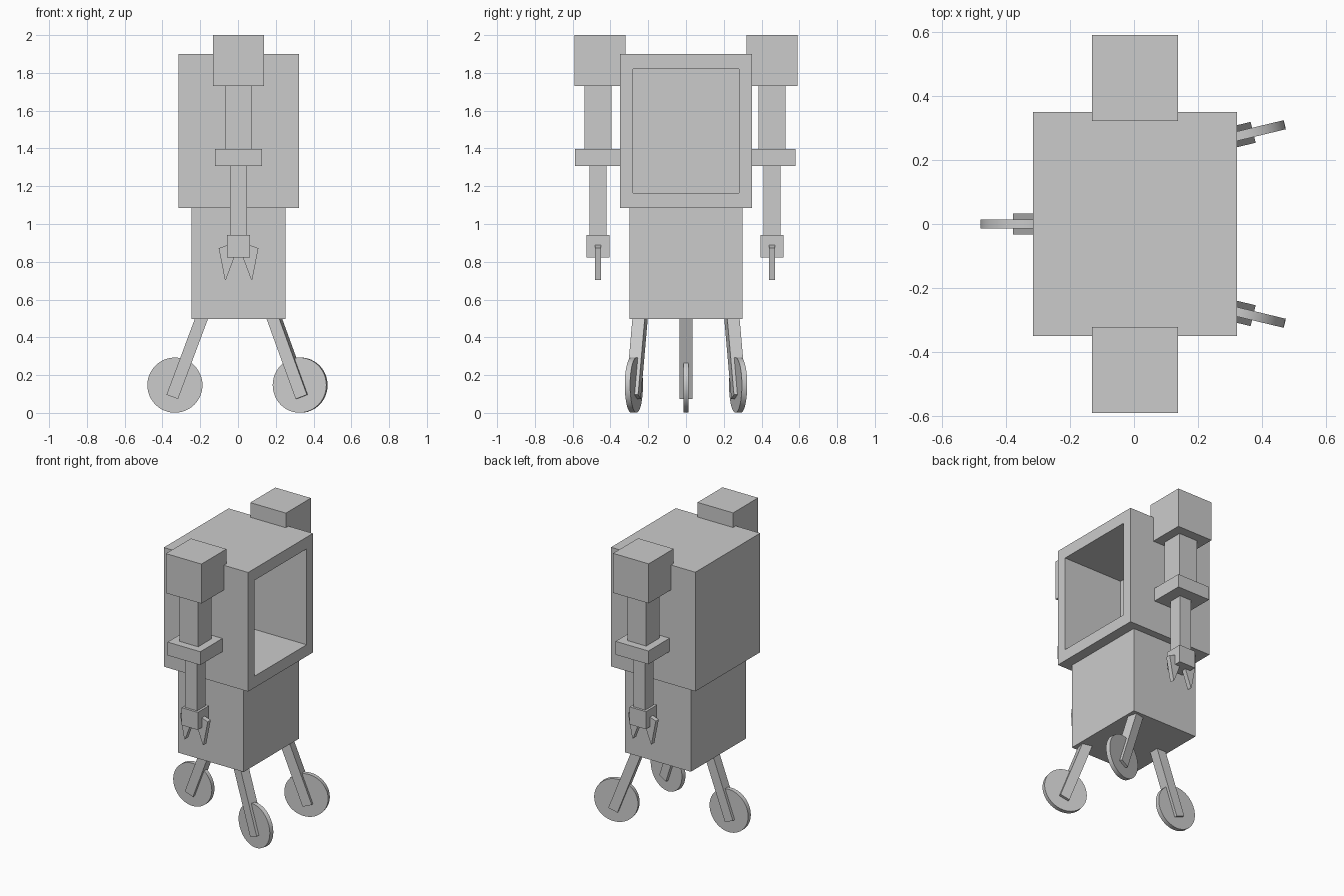
import bpy, bmesh
from math import radians
from mathutils import Matrix, Vector

if "Cube" in bpy.data.objects:
    bpy.data.objects.remove(bpy.data.objects["Cube"])

CX = 0.003  # body centre line in x


def finish(name, bm, smooth=False):
    bmesh.ops.recalc_face_normals(bm, faces=bm.faces)
    me = bpy.data.meshes.new(name)
    bm.to_mesh(me)
    bm.free()
    ob = bpy.data.objects.new(name, me)
    bpy.context.collection.objects.link(ob)
    if smooth:
        bpy.ops.object.select_all(action='DESELECT')
        ob.select_set(True)
        bpy.context.view_layer.objects.active = ob
        bpy.ops.object.shade_smooth_by_angle(angle=radians(30))
    return ob


def box_bm(size, centre):
    bm = bmesh.new()
    bmesh.ops.create_cube(bm, size=1, matrix=Matrix.Translation(centre) @ Matrix.Diagonal((*size, 1)))
    return bm


def box(name, sx, sy, z0, z1, x=CX, y=0.0):
    return finish(name, box_bm((sx, sy, z1 - z0), (x, y, (z0 + z1) / 2)))


# Upper body: hollow cabinet with a deep opening on the +x side
bm = box_bm((0.638, 0.70, 0.814), (CX, 0, 1.493))
bm.normal_update()
face = max(bm.faces, key=lambda f: f.calc_center_median().x)
bmesh.ops.inset_individual(bm, faces=[face], thickness=0.07)
for v in face.verts:
    v.co.z = 1.82 if v.co.z > 1.493 else 1.165
    v.co.y = 0.281 if v.co.y > 0 else -0.281
inner = bmesh.ops.extrude_discrete_faces(bm, faces=[face])['faces'][0]
bmesh.ops.translate(bm, verts=inner.verts, vec=(-0.45, 0, 0))
finish("upper_body", bm)

# Lower body
box("lower_body", 0.498, 0.597, 0.498, 1.086)


def finger(name, s, y):
    """Tapered claw finger, extruded along y."""
    profile = [(-0.105, 0.872), (-0.02, 0.902), (-0.02, 0.83), (-0.066, 0.708), (-0.072, 0.703)]
    bm = bmesh.new()
    f = bm.faces.new([bm.verts.new((CX + s * px, y - 0.016, pz)) for px, pz in profile])
    new = bmesh.ops.extrude_face_region(bm, geom=[f])['geom']
    bmesh.ops.translate(bm, verts=[g for g in new if isinstance(g, bmesh.types.BMVert)],
                        vec=(0, 0.032, 0))
    finish(name, bm)


# Arms: shoulder, upper arm, elbow, forearm, hand and two fingers
for side, y_sh, y in (("front", -0.456, -0.465), ("back", 0.456, 0.456)):
    box(f"{side}_shoulder", 0.269, 0.27, 1.73, 2.0, y=y_sh)
    box(f"{side}_upper_arm", 0.143, 0.143, 1.39, 1.74, y=y)
    box(f"{side}_elbow", 0.248, 0.246, 1.306, 1.397, y=y)
    box(f"{side}_forearm", 0.09, 0.09, 0.93, 1.315, y=y)
    box(f"{side}_hand", 0.122, 0.122, 0.822, 0.942, y=y)
    finger(f"{side}_left_finger", 1, y)
    finger(f"{side}_right_finger", -1, y)

# Legs and wheels: (name, wheel centre x, y, heading)
for name, x, y, heading in (("rear", -0.334, 0, 180), ("front_a", 0.329, 0.276, 13.5),
                            ("front_b", 0.329, -0.276, -13.5)):
    place = Matrix.Translation((x, y, 0)) @ Matrix.Rotation(radians(heading), 4, 'Z')
    # Square strut leaning in towards the body
    strut = box_bm((0.065, 0.067, 0.49), (0, 0, 0.245))
    lean = Matrix.Translation((0.014, 0, 0.085)) @ Matrix.Rotation(radians(-20.5), 4, 'Y')
    bmesh.ops.transform(strut, matrix=place @ lean, verts=strut.verts)
    finish(f"{name}_leg", strut)
    # Thin wheel running through the strut
    wheel = bmesh.new()
    bmesh.ops.create_cone(wheel, cap_ends=True, segments=48, radius1=0.146, radius2=0.146, depth=0.029,
                          matrix=place @ Matrix.Translation((0, 0, 0.147)) @ Matrix.Rotation(radians(90), 4, 'X'))
    finish(f"{name}_wheel", wheel, smooth=True)
